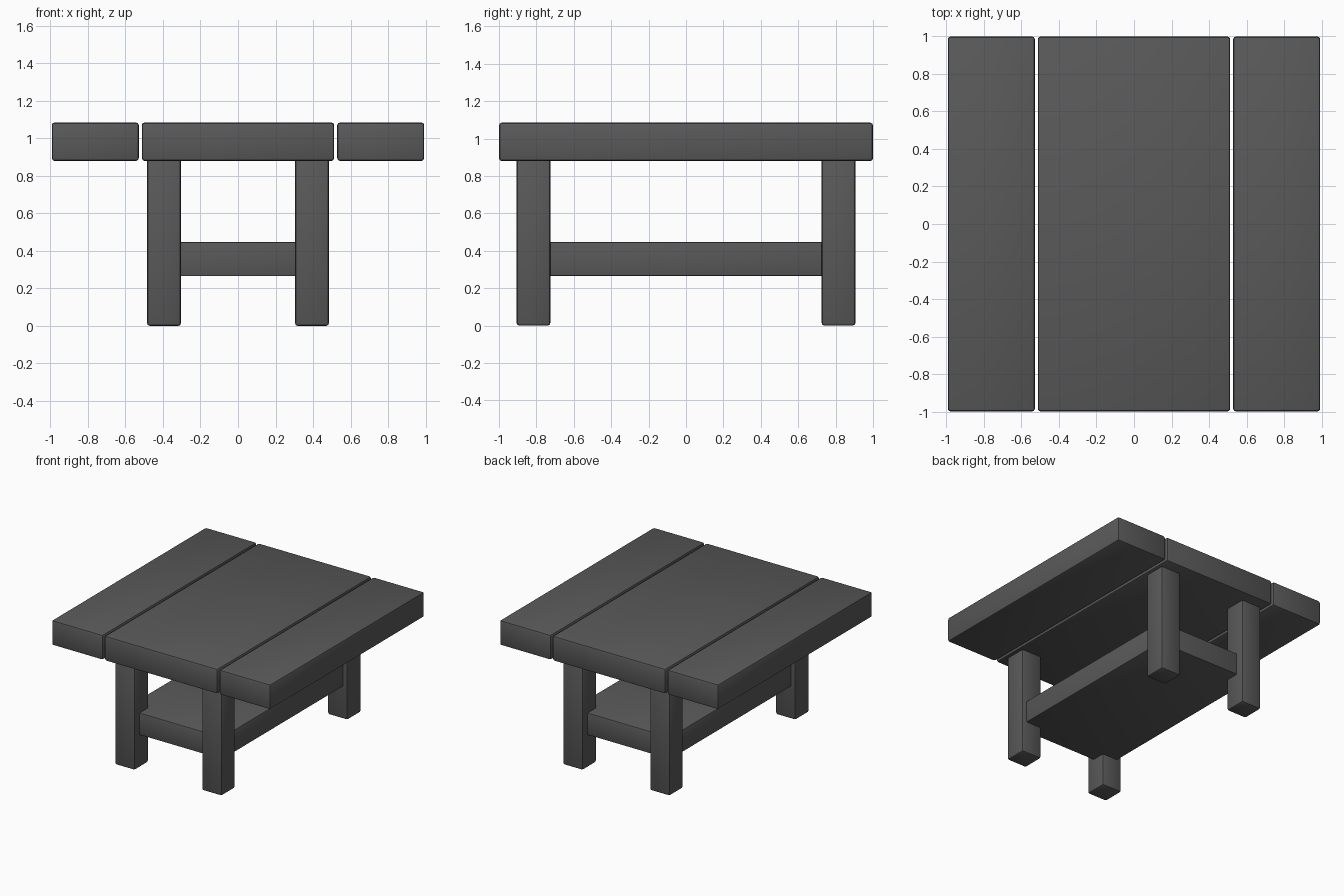
import bpy

if "Cube" in bpy.data.objects:
    bpy.data.objects.remove(bpy.data.objects["Cube"])

# Single dark grey finish
grey = bpy.data.materials.new("dark_grey_wood")
grey.diffuse_color = (0.1, 0.1, 0.1, 1)
grey.use_nodes = True
grey.node_tree.nodes["Principled BSDF"].inputs["Base Color"].default_value = grey.diffuse_color


def beam(name, x, y, z, bevel=0.015):
    """Softly bevelled box spanning the given (min, max) ranges."""
    bpy.ops.mesh.primitive_cube_add(
        size=1, location=[(r[0] + r[1]) / 2 for r in (x, y, z)])
    ob = bpy.context.object
    ob.name = name
    ob.scale = [r[1] - r[0] for r in (x, y, z)]
    bpy.ops.object.transform_apply(location=False, rotation=False, scale=True)
    ob.data.materials.append(grey)
    mod = ob.modifiers.new("soft_edges", 'BEVEL')
    mod.width = bevel
    mod.segments = 2
    bpy.ops.object.modifier_apply(modifier=mod.name)
    bpy.ops.object.shade_smooth_by_angle()
    return ob


def span(a, b, sign):
    return tuple(sorted((a * sign, b * sign)))


# Table top: wide centre board and two side boards
TOP = (0.88, 1.085)
beam("centre_board", (-0.513, 0.513), (-1, 1), TOP)
for side, s in (("left", -1), ("right", 1)):
    beam(side + "_board", span(0.529, 0.993, s), (-1, 1), TOP)

# Four square legs
for side, s in (("left", -1), ("right", 1)):
    for end, e in (("front", -1), ("back", 1)):
        beam(f"{end}_{side}_leg", span(0.304, 0.485, s),
             span(0.725, 0.906, e), (0, 0.895))

# Lower shelf let into the legs
beam("lower_shelf", (-0.445, 0.445), (-0.84, 0.84), (0.265, 0.447), 0.008)
